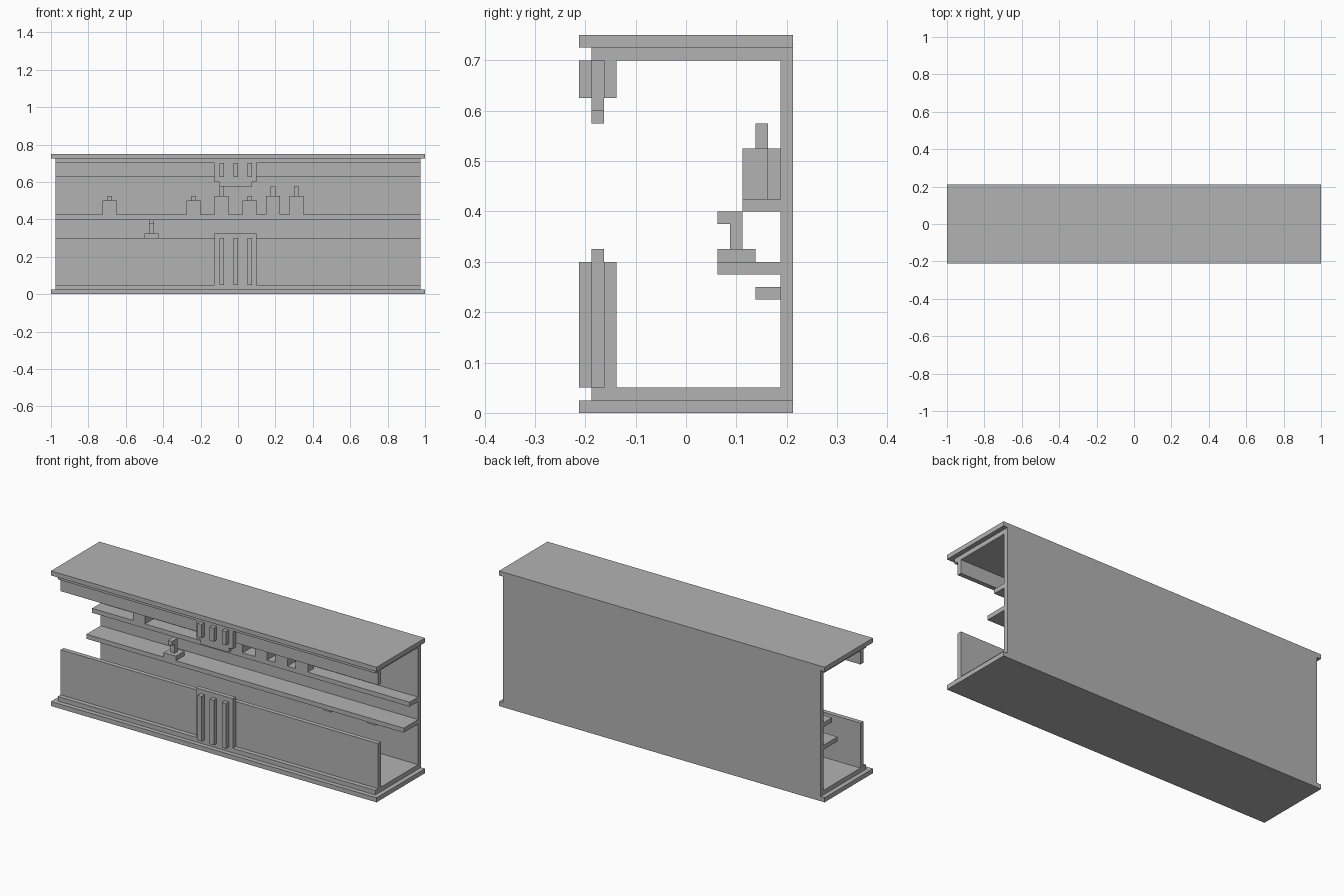
import bpy

U = 0.025      # every part sits on a grid of this step
FRONT = -8.5   # grid position of the front edge; depth counts back from it

old = bpy.data.objects.get("Cube")
if old:
    bpy.data.objects.remove(old, do_unlink=True)

grey = bpy.data.materials.new("plain_grey")
grey.use_nodes = True
COLOUR = (0.45, 0.45, 0.45, 1)
grey.diffuse_color = COLOUR
grey.node_tree.nodes["Principled BSDF"].inputs["Base Color"].default_value = COLOUR


def box(name, x, depth, z):
    """Box from (start, end) grid ranges across, back from the front, and up."""
    spans = [x, (depth[0] + FRONT, depth[1] + FRONT), z]
    bpy.ops.mesh.primitive_cube_add(size=1, location=[(a + b) / 2 * U for a, b in spans])
    ob = bpy.context.object
    ob.name = name
    ob.scale = [(b - a) * U for a, b in spans]
    bpy.ops.object.transform_apply(location=False, rotation=False, scale=True)
    ob.data.materials.append(grey)
    return ob


FULL, INNER = (-40, 40), (-39, 39)

# Case: stepped base and top, with a back wall
box("base_slab", FULL, (0, 17), (0, 1))
box("base_step", INNER, (1, 16), (1, 2))
box("top_slab", FULL, (0, 17), (29, 30))
box("top_step", INNER, (1, 16), (28, 29))
box("back_wall", INNER, (16, 17), (1, 29))

# Front counter panel and hanging valance
box("counter_panel", INNER, (2, 3), (2, 12))
box("valance", INNER, (2, 3), (25, 28))

# Central ornaments with three upright bars each
box("counter_plaque", (-5, 4), (1, 2), (2, 13))
box("valance_plaque", (-5, 4), (1, 2), (24, 28))
box("valance_plaque_foot", (-4, 3), (1, 2), (23, 24))
for x in (-4, -1, 2):
    box("counter_bar", (x, x + 1), (0, 1), (2, 12))
    box("valance_bar", (x, x + 1), (0, 1), (25, 28))

# Shelves on the back wall
box("upper_shelf", INNER, (13, 16), (16, 17))
box("lower_shelf", INNER, (11, 16), (11, 12))


# Bottles on the upper shelf
def bottle(x, body_top, neck_top, back=16):
    box("bottle_body", (x, x + 3), (13, back), (17, body_top))
    box("bottle_neck", (x + 1, x + 2), (14, 15), (body_top, neck_top))


for x in (-29, -11, 1):
    bottle(x, 20, 21)
for x in (-5, 6):
    bottle(x, 21, 23)
bottle(11, 21, 23, back=15)

# Tap standing on the lower shelf
box("tap_base", (-20, -17), (11, 14), (12, 13))
box("tap_stem", (-19, -18), (12, 13), (13, 16))
box("tap_spout", (-19, -18), (11, 12), (15, 16))

# Pegs on the wall below the lower shelf
for x in (17, 28):
    box("wall_peg", (x, x + 2), (14, 16), (9, 10))
